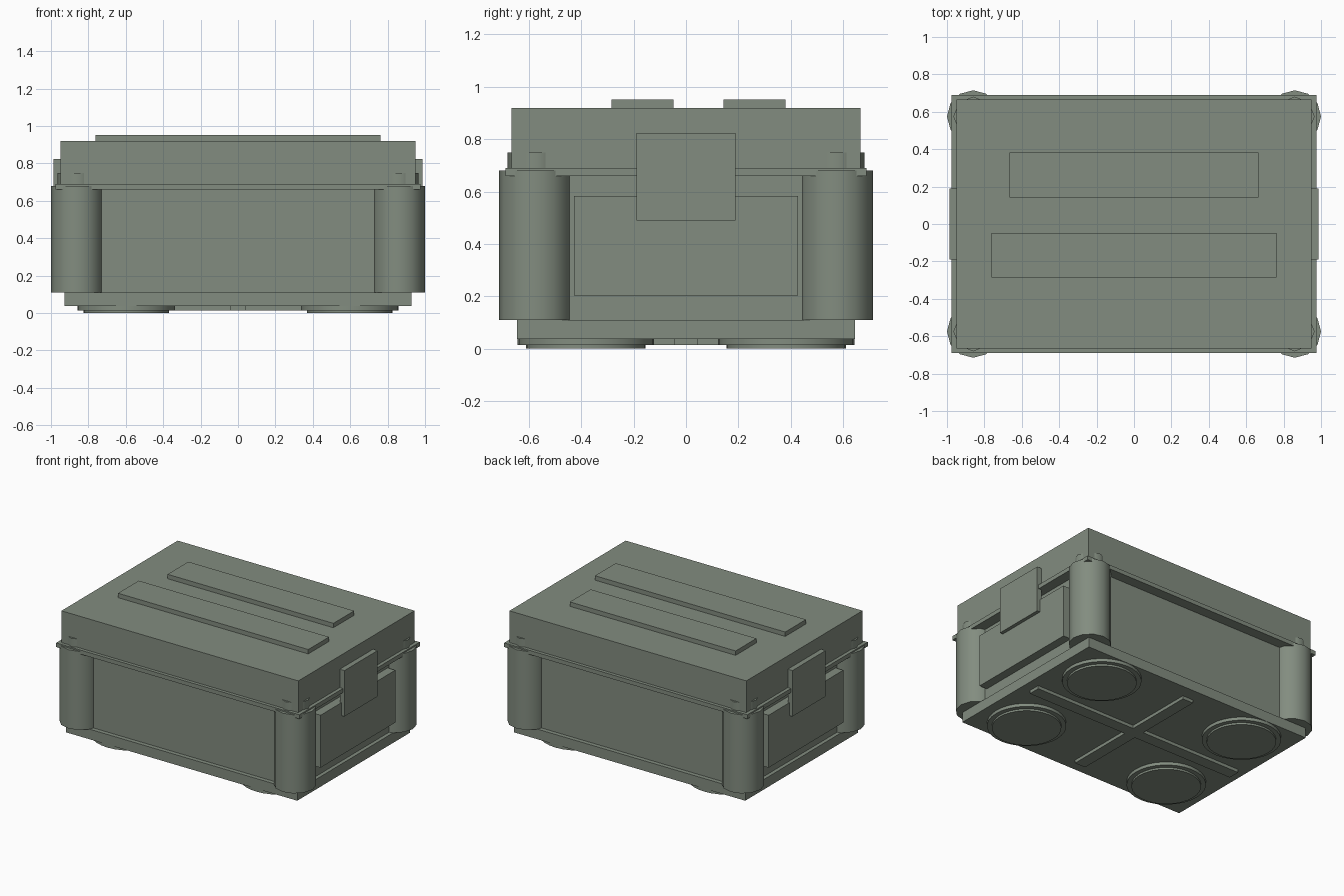
import bpy
from math import radians

if "Cube" in bpy.data.objects:
    bpy.data.objects.remove(bpy.data.objects["Cube"])

paint = bpy.data.materials.new("olive_grey")
paint.diffuse_color = (0.225, 0.265, 0.215, 1)
paint.use_nodes = True
paint.node_tree.nodes["Principled BSDF"].inputs["Base Color"].default_value = paint.diffuse_color


def box(name, x, y, z):
    """Box from (min, max) ranges."""
    lo, hi = zip(x, y, z)
    bpy.ops.mesh.primitive_cube_add(size=1, location=[(a + b) / 2 for a, b in zip(lo, hi)])
    ob = bpy.context.object
    ob.scale = [b - a for a, b in zip(lo, hi)]
    bpy.ops.object.transform_apply(location=False, rotation=False, scale=True)
    ob.name = name
    ob.data.materials.append(paint)


def cyl(name, x, y, r, z0, z1, sides):
    bpy.ops.mesh.primitive_cylinder_add(vertices=sides, radius=r, depth=z1 - z0,
                                        location=(x, y, (z0 + z1) / 2))
    ob = bpy.context.object
    ob.name = name
    ob.data.materials.append(paint)
    bpy.ops.object.shade_smooth_by_angle(angle=radians(50))


# Crate body, base, rim and lid
box("base_plate", (-0.927, 0.927), (-0.645, 0.645), (0.037, 0.11))
box("body", (-0.9, 0.9), (-0.614, 0.614), (0.11, 0.66))
box("rim", (-0.975, 0.975), (-0.69, 0.69), (0.66, 0.69))
box("lid", (-0.95, 0.95), (-0.666, 0.666), (0.69, 0.92))

# Raised ribs on the lid
box("lid_rib_front", (-0.763, 0.763), (-0.285, -0.047), (0.92, 0.952))
box("lid_rib_back", (-0.665, 0.665), (0.143, 0.381), (0.92, 0.952))

# Cross ribs underneath
box("bottom_rib_long", (-0.855, 0.855), (-0.043, 0.043), (0.014, 0.037))
box("bottom_rib_short", (-0.043, 0.043), (-0.55, 0.55), (0.014, 0.037))

for sx, side in ((-1, "left"), (1, "right")):
    # Side panel and latch
    box(f"side_panel_{side}", sorted((sx * 0.9, sx * 0.962)), (-0.428, 0.428), (0.203, 0.583))
    box(f"latch_{side}", sorted((sx * 0.95, sx * 0.987)), (-0.19, 0.19), (0.49, 0.823))
    for sy, end in ((-1, "front"), (1, "back")):
        # Corner post with peg, and stepped round foot
        tag = f"{end}_{side}"
        cyl(f"post_{tag}", sx * 0.86, sy * 0.575, 0.14, 0.11, 0.68, 12)
        cyl(f"peg_{tag}", sx * 0.86, sy * 0.575, 0.106, 0.68, 0.75, 8)
        cyl(f"foot_{tag}", sx * 0.597, sy * 0.383, 0.26, 0.014, 0.037, 32)
        cyl(f"foot_pad_{tag}", sx * 0.597, sy * 0.383, 0.228, 0, 0.014, 32)
